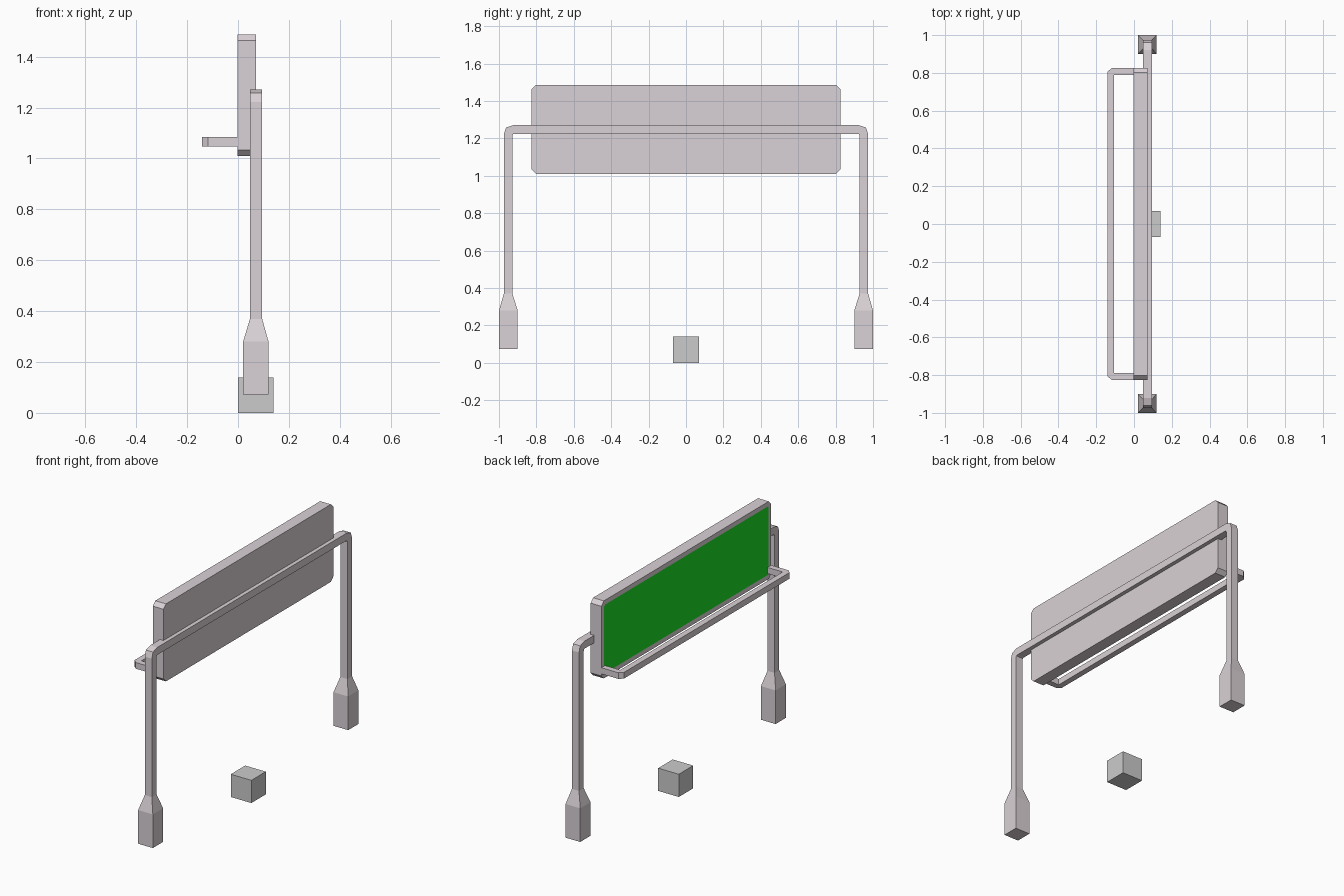
import bpy, bmesh

if "Cube" in bpy.data.objects:
    bpy.data.objects.remove(bpy.data.objects["Cube"])


def material(name, rgb):
    m = bpy.data.materials.new(name)
    m.diffuse_color = (*rgb, 1)
    m.use_nodes = True
    m.node_tree.nodes["Principled BSDF"].inputs["Base Color"].default_value = m.diffuse_color
    return m


metal = material("painted_metal", (0.70, 0.64, 0.67))
green = material("green_panel", (0.01, 0.75, 0.02))


def finish(name, bm, *mats):
    bmesh.ops.recalc_face_normals(bm, faces=bm.faces)
    me = bpy.data.meshes.new(name)
    bm.to_mesh(me)
    bm.free()
    for m in mats:
        me.materials.append(m)
    ob = bpy.data.objects.new(name, me)
    bpy.context.collection.objects.link(ob)
    return ob


def loft(name, rings, mat):
    """Skin a chain of four-cornered rings and cap both ends."""
    bm = bmesh.new()
    vs = [[bm.verts.new(p) for p in r] for r in rings]
    for a, b in zip(vs, vs[1:]):
        for i in range(4):
            j = (i + 1) % 4
            bm.faces.new((a[i], a[j], b[j], b[i]))
    bm.faces.new(vs[0])
    bm.faces.new(vs[-1])
    return finish(name, bm, mat)


def mirrored(half):
    """Continue a chain of rings across the y = 0 plane."""
    return half + [[(x, -y, z) for x, y, z in r] for r in reversed(half)]


# Gantry: wide feet taper into posts, bend and join as one beam
def gantry_ring(outer, inner, x0=0.047, x1=0.095):
    return [(x0, *outer), (x1, *outer), (x1, *inner), (x0, *inner)]


half = [
    gantry_ring((1.0, 0.073), (0.90, 0.073), 0.02, 0.12),
    gantry_ring((1.0, 0.28), (0.90, 0.28), 0.02, 0.12),
    gantry_ring((0.974, 0.37), (0.928, 0.37)),
    gantry_ring((0.974, 1.222), (0.928, 1.212)),
    gantry_ring((0.962, 1.258), (0.925, 1.222)),
    gantry_ring((0.922, 1.271), (0.915, 1.225)),
]
loft("gantry_frame", mirrored(half), metal)


# Lamp rail: U-shaped bar in front of the lower part of the board
def rail_ring(outer, inner, z0=1.047, z1=1.085):
    return [(*outer, z0), (*outer, z1), (*inner, z1), (*inner, z0)]


half = [
    rail_ring((0.01, 0.826), (0.01, 0.79)),
    rail_ring((-0.118, 0.826), (-0.105, 0.79)),
    rail_ring((-0.141, 0.805), (-0.105, 0.785)),
]
loft("lamp_rail", mirrored(half), metal)

# Sign board with cut corners and an inset coloured face
bm = bmesh.new()
Y, Z0, Z1, C = 0.826, 1.01, 1.487, 0.024
outline = []
for s, t in ((1, 0), (1, 1), (-1, 1), (-1, 0)):
    zc, zd = (Z1, -C) if t else (Z0, C)
    pair = [(s * (Y - C), zc), (s * Y, zc + zd)]
    outline += pair if (s > 0) != bool(t) else pair[::-1]
back = bm.faces.new([bm.verts.new((0.071, y, z)) for y, z in outline])
ext = bmesh.ops.extrude_face_region(bm, geom=[back], use_keep_orig=True)
moved = [g for g in ext["geom"] if isinstance(g, bmesh.types.BMVert)]
bmesh.ops.translate(bm, verts=moved, vec=(-0.073, 0, 0))
front = [g for g in ext["geom"] if isinstance(g, bmesh.types.BMFace)][0]
bmesh.ops.recalc_face_normals(bm, faces=bm.faces)
bmesh.ops.inset_region(bm, faces=[front], thickness=0.03)
front.material_index = 1
finish("sign_board", bm, metal, green)

# Small block under the middle of the gantry
bpy.ops.mesh.primitive_cube_add(size=0.14, location=(0.07, 0, 0.07))
bpy.context.object.name = "ground_block"
